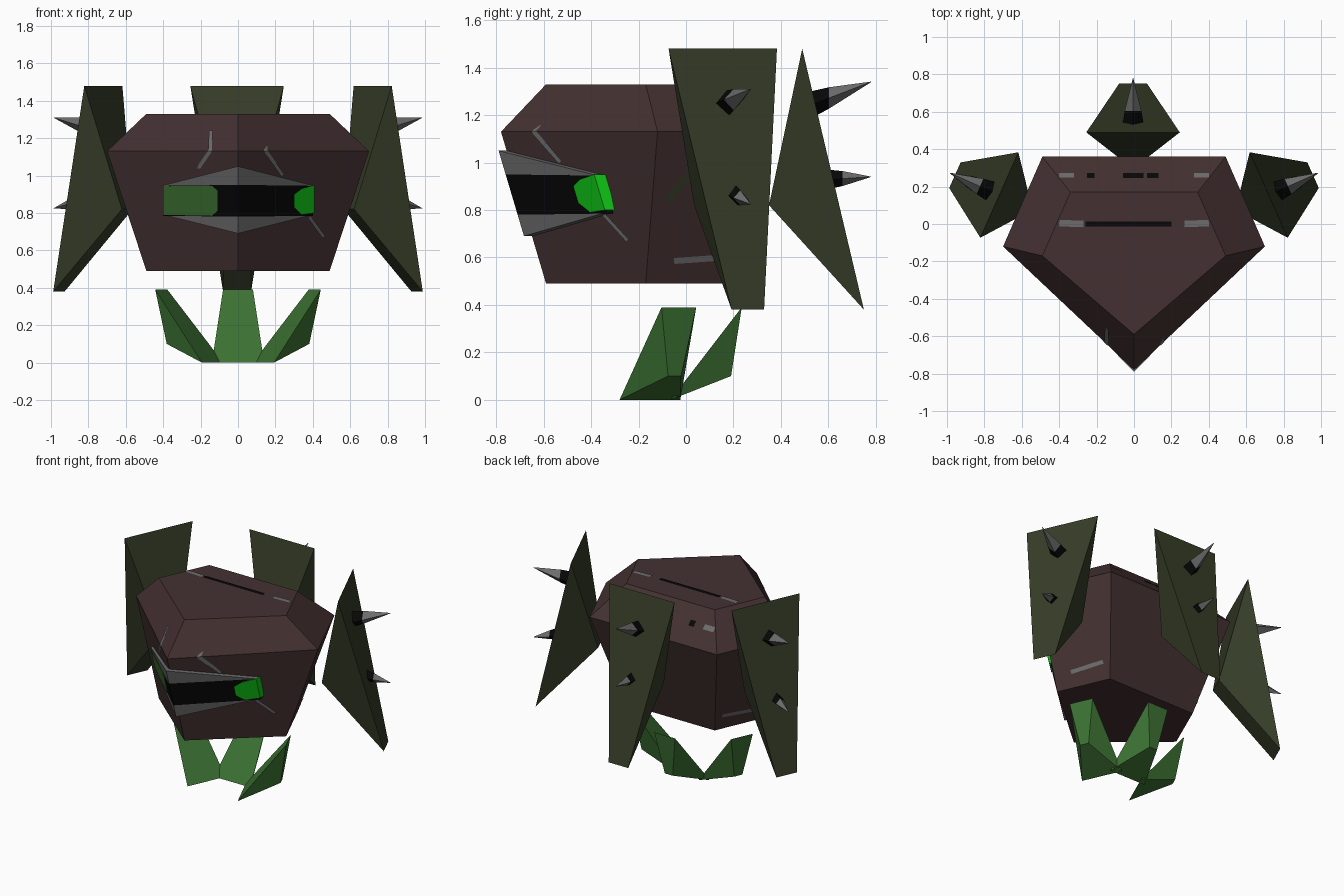
import bpy, math
from mathutils import Vector, Matrix
from mathutils.bvhtree import BVHTree
import bmesh

cube = bpy.data.objects.get("Cube")
if cube:
    bpy.data.objects.remove(cube, do_unlink=True)


def material(name, rgb):
    m = bpy.data.materials.new(name)
    m.use_nodes = True
    m.diffuse_color = (*rgb, 1)
    m.node_tree.nodes["Principled BSDF"].inputs["Base Color"].default_value = (*rgb, 1)
    return m


MAROON = material("dark_maroon", (0.058, 0.030, 0.031))
OLIVE = material("dark_olive", (0.037, 0.047, 0.021))
LEAF = material("leaf_green", (0.045, 0.165, 0.032))
GLOW = material("bright_green", (0.005, 0.55, 0.008))
GREY = material("worn_grey", (0.15, 0.15, 0.15))
BLACK = material("black", (0.002, 0.002, 0.002))


def build(name, verts, faces, mats, solid=True):
    bm = bmesh.new()
    vs = [bm.verts.new(v) for v in verts]
    for f in faces:
        bm.faces.new([vs[i] for i in f])
    if solid:
        bmesh.ops.recalc_face_normals(bm, faces=bm.faces[:])
    mesh = bpy.data.meshes.new(name)
    bm.to_mesh(mesh)
    bm.free()
    for m in mats:
        mesh.materials.append(m)
    ob = bpy.data.objects.new(name, mesh)
    bpy.context.collection.objects.link(ob)
    return ob


def loft(rings):
    """Vertices and faces of a capped loft through equal rings."""
    n = len(rings[0])
    verts = [p for r in rings for p in r]
    faces = [tuple(range(n)), tuple(range(len(verts) - n, len(verts)))]
    for k in range(len(rings) - 1):
        for i in range(n):
            j = (i + 1) % n
            faces.append((k * n + i, k * n + j, k * n + n + j, k * n + n + i))
    return verts, faces


# Body: faceted pentagonal gem
wide = [(0, -0.78), (0.70, -0.12), (0.49, 0.36), (-0.49, 0.36), (-0.70, -0.12)]
narrow = [(0, -0.59), (0.49, -0.17), (0.34, 0.17), (-0.34, 0.17), (-0.49, -0.17)]
rings = [[(x, y, z) for x, y in outline]
         for outline, z in ((narrow, 0.49), (wide, 1.13), (narrow, 1.33))]
body_verts, body_faces = loft(rings)
build("body", body_verts, body_faces, [MAROON])
body_tree = BVHTree.FromPolygons([Vector(v) for v in body_verts], body_faces)


# Visor: folded slabs lying on the two front faces
def slab(name, outline, mat, side, lift=0.0, depth=0.06):
    def front(x, z):
        return -0.79 + 0.94 * x + 0.297 * (1.05 - z) - lift
    near = [(side * x, front(x, z), z) for x, z in outline]
    far = [(x, y + depth, z) for x, y, z in near]
    build(name, *loft([near, far]), [mat])


for side, label in ((1, "left"), (-1, "right")):
    slab(label + "_visor_band", [(0, 0.95), (0.40, 0.945), (0.40, 0.785), (0, 0.78)], BLACK, side)
    slab(label + "_visor_brow", [(0, 1.05), (0.41, 0.945), (0, 0.95)], GREY, side)
    slab(label + "_visor_lower_rim", [(0, 0.69), (0.38, 0.785), (0, 0.78)], GREY, side)

slab("left_eye", [(0.30, 0.90), (0.34, 0.93), (0.41, 0.95), (0.41, 0.80),
                  (0.34, 0.79), (0.30, 0.83)], GLOW, 1, 0.012)
slab("right_eye", [(0.11, 0.92), (0.14, 0.945), (0.40, 0.945), (0.40, 0.79),
                   (0.14, 0.785), (0.11, 0.81)], LEAF, -1, 0.006)


# Wedge with a triangular profile of (outward, height, half width)
def wedge(name, profile, mat, frame):
    rings = [[frame @ Vector((u, s * w, z)) for u, z, w in profile] for s in (-1, 1)]
    build(name, *loft(rings), [mat])


# Spike: four-sided cone with a dark foot
def spike(name, base, tip, radius, frame):
    base, tip = Vector(base), Vector(tip)
    rings = []
    for t, r in ((-0.15, 1.0), (0.25, 0.75), (1.0, 0.02)):
        c = base.lerp(tip, t)
        rings.append([frame @ (c + Vector((0, math.cos(a), math.sin(a))) * radius * r)
                      for a in (0, math.pi / 2, math.pi, 1.5 * math.pi)])
    ob = build(name, *loft(rings), [GREY, BLACK])
    for p in list(ob.data.polygons)[2:6]:
        p.material_index = 1


def frame_at(x, y, degrees):
    return Matrix.Translation((x, y, 0)) @ Matrix.Rotation(math.radians(degrees), 4, 'Z')


PLATE = [(0, 1.48, 0.25), (0.26, 0.38, 0.075), (-0.14, 0.82, 0.07)]
CLAW = [(0, 0.39, 0.08), (-0.045, 0.10, 0.03), (-0.30, 0.0, 0.14)]
# label, angle, plate origin, claw origin, spike heights (base, tip)
SETS = [("left", 24, (0.72, 0.155), (0.41, -0.03), (1.25, 1.31), (0.86, 0.825)),
        ("right", 156, (-0.72, 0.155), (-0.41, -0.03), (1.25, 1.31), (0.86, 0.825)),
        ("back", 90, (-0.005, 0.49), (0, 0.235), (1.25, 1.34), (0.93, 0.94))]

for label, angle, plate_at, claw_at, upper, lower in SETS:
    frame = frame_at(*plate_at, angle)
    wedge(label + "_armour_plate", PLATE, OLIVE, frame)
    wedge(label + "_claw", CLAW, LEAF, frame_at(*claw_at, angle))
    for part, (zb, zt), r in (("upper", upper, 0.06), ("lower", lower, 0.042)):
        u = 0.26 * (1.48 - zb) / 1.10
        spike(f"{label}_{part}_spike", (u, 0, zb), (0.29, 0, zt), r, frame)


# Scratches: thin ribbons projected on the body along a direction
def scratch(name, path, width, mat, direction, place):
    direction = Vector(direction)
    verts, faces = [], []
    for i, p in enumerate(path):
        a, b = Vector(path[max(i - 1, 0)]), Vector(path[min(i + 1, len(path) - 1)])
        d = (b - a).normalized()
        for s in (-0.5, 0.5):
            q = place(p[0] - d.y * width * s, p[1] + d.x * width * s)
            hit = body_tree.ray_cast(Vector(q) - direction * 3, direction)[0]
            if hit is None:
                return
            verts.append(hit - direction * 0.006)
    for i in range(len(path) - 1):
        faces.append((2 * i, 2 * i + 1, 2 * i + 3, 2 * i + 2))
    build(name, verts, faces, [mat], solid=False)


for s, label in ((1, "left"), (-1, "right")):
    def on_front(a, b):
        return (s * a, 0, b)

    def on_side(a, b):
        return (0, a, b)

    def on_top(a, b):
        return (s * a, b, 0)

    scratch(label + "_brow_scratch", [(0.145, 1.24), (0.15, 1.13), (0.24, 1.0)],
            0.02, GREY, (0, 1, 0), on_front)
    scratch(label + "_cheek_scratch", [(0.38, 0.78), (0.46, 0.67)],
            0.018, GREY, (0, 1, 0), on_front)
    scratch(label + "_flank_scratch", [(-0.05, 0.585), (0.16, 0.60)],
            0.025, GREY, (-s, 0, 0), on_side)
    scratch(label + "_flank_stain", [(-0.08, 0.84), (0.03, 0.97)],
            0.03, OLIVE, (-s, 0, 0), on_side)
    scratch(label + "_rear_chip", [(0.32, 0.26), (0.40, 0.26)],
            0.025, GREY, (0, 0, -1), on_top)
    scratch(label + "_top_chip", [(0.27, 0.0), (0.40, 0.005)],
            0.035, GREY, (0, 0, -1), on_top)


def on_roof(a, b):
    return (a, b, 0)


for i, (x0, x1, y) in enumerate([(-0.26, 0.20, 0.0), (-0.25, -0.21, 0.26),
                                 (-0.06, 0.05, 0.26), (0.07, 0.13, 0.26)]):
    scratch(f"roof_crack_{i + 1}", [(x0, y), (x1, y)], 0.028, BLACK, (0, 0, -1), on_roof)
